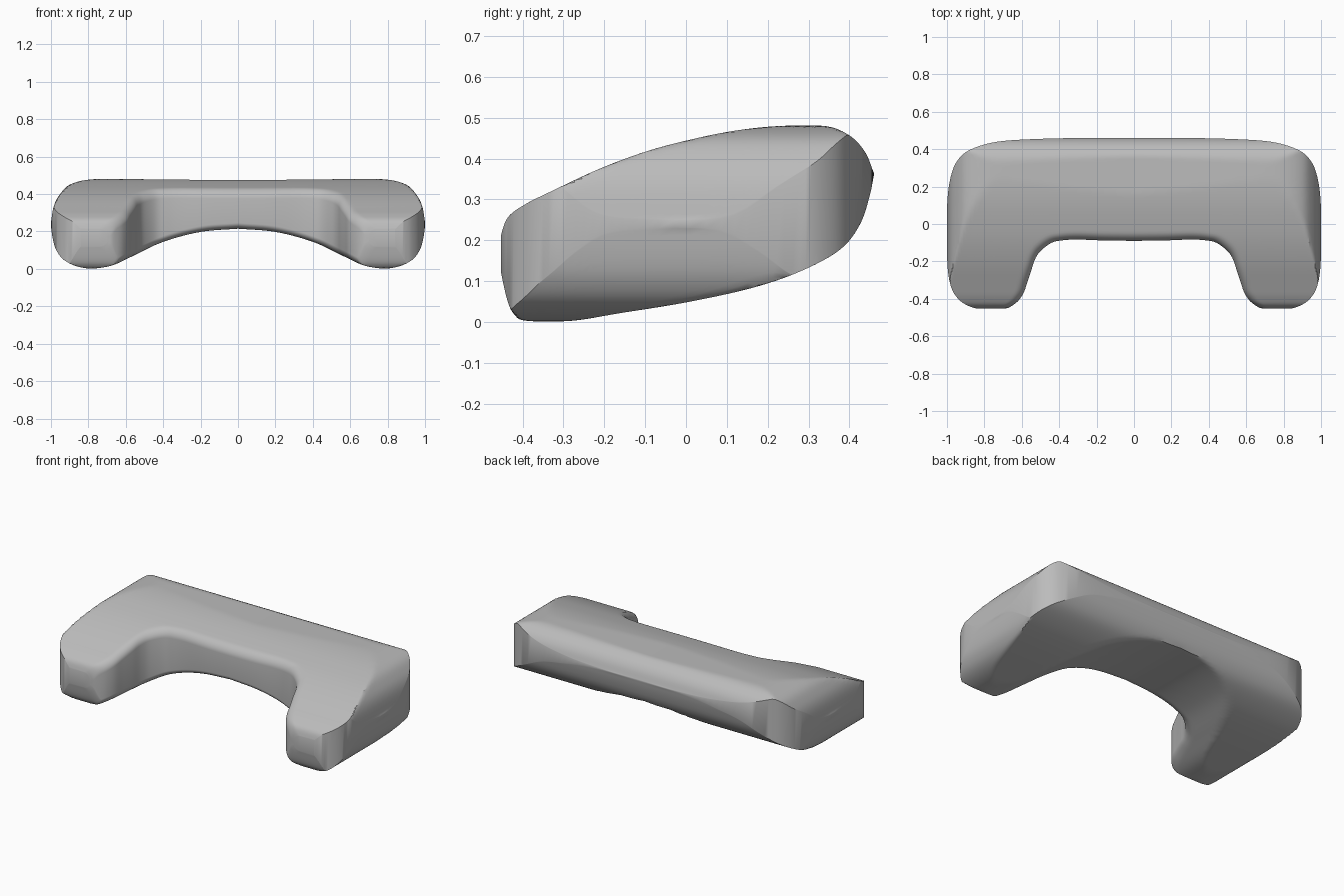
import bpy, bmesh, math
from mathutils import Vector

cube = bpy.data.objects.get("Cube")
if cube:
    bpy.data.objects.remove(cube)

grey = bpy.data.materials.new("plain_grey")
grey.use_nodes = True
grey.diffuse_color = (0.5, 0.5, 0.5, 1)
grey.node_tree.nodes["Principled BSDF"].inputs["Base Color"].default_value = (0.5, 0.5, 0.5, 1)

STEPS, ACROSS, FILLET = 6, 40, .045


def smooth_path(points):
    """Catmull-Rom curve through points of any dimension."""
    pts = [Vector(p) for p in points]
    p = [2 * pts[0] - pts[1]] + pts + [2 * pts[-1] - pts[-2]]
    path = []
    for a, b, c, d in zip(p, p[1:], p[2:], p[3:]):
        for i in range(STEPS):
            t = i / STEPS
            path.append(.5 * (2 * b + (c - a) * t + (2 * a - 5 * b + 4 * c - d) * t * t
                              + (3 * b - a - 3 * c + d) * t ** 3))
    return path + [pts[-1]]


def height(path, u):
    """Height of a profile at position u."""
    if u <= path[0][0]:
        return path[0][1]
    for a, b in zip(path, path[1:]):
        if a[0] <= u <= b[0]:
            return a[1] + (b[1] - a[1]) * (u - a[0]) / max(b[0] - a[0], 1e-9)
    return path[-1][1]


# Plan stations from the middle to the arm tip: inner x, y and outer x, y
stations = smooth_path([
    (0, -.09, 0, .46), (.16, -.088, .25, .46), (.3, -.083, .51, .455),
    (.38, -.087, .73, .44), (.44, -.1, .87, .4), (.5, -.145, .94, .345),
    (.53, -.19, .978, .26), (.55, -.25, .998, .12), (.57, -.31, 1, -.1),
    (.588, -.364, .995, -.25), (.61, -.4, .973, -.35), (.635, -.425, .93, -.41),
    (.67, -.447, .88, -.44), (.7, -.453, .84, -.453)])

# Side profile: y, z
side_top = smooth_path([
    (-.457, .2), (-.437, .255), (-.394, .288), (-.33, .32), (-.21, .376), (-.09, .42),
    (.03, .451), (.13, .47), (.23, .48), (.34, .48), (.4, .457), (.438, .417), (.46, .365)])
side_bottom = smooth_path([
    (-.457, .14), (-.438, .055), (-.42, .018), (-.39, .003), (-.28, .003), (-.16, .022),
    (0, .048), (.16, .083), (.28, .124), (.377, .177), (.426, .239), (.45, .31), (.46, .36)])

# Front profile, right half: x, z
front_top = smooth_path([
    (0, .474), (.4, .478), (.6, .48), (.79, .478), (.9, .45), (.955, .395), (.985, .335), (1, .25)])
front_bottom = smooth_path([
    (0, .215), (.2, .198), (.4, .145), (.55, .075), (.65, .027), (.72, .008), (.8, .002),
    (.88, .02), (.94, .056), (.976, .11), (.992, .17), (1, .23)])


def section(station):
    """Loop over the top and back under the bottom, rounded at the inner edge."""
    inner, outer = Vector(station[:2]), Vector(station[2:])
    top, bottom = [], []
    for k in range(ACROSS + 1):
        p = inner.lerp(outer, .5 - .5 * math.cos(math.pi * k / ACROSS))
        hi = min(height(side_top, p.y), height(front_top, abs(p.x)))
        lo = max(height(side_bottom, p.y), height(front_bottom, abs(p.x)))
        gap = max(0, FILLET - (p - inner).length)
        drop = FILLET - math.sqrt(FILLET ** 2 - gap ** 2)
        hi, lo = hi - drop, lo + drop * .7
        if hi < lo:
            hi = lo = (hi + lo) / 2
        top.append((p.x, p.y, hi))
        bottom.append((p.x, p.y, lo))
    return top + bottom[::-1]


# Sweep the sections from one arm tip to the other
other = [Vector((-s[0], s[1], -s[2], s[3])) for s in stations[:0:-1]]
bm = bmesh.new()
rings = [[bm.verts.new(co) for co in section(s)] for s in other + stations]
for r0, r1 in zip(rings, rings[1:]):
    for k in range(len(r0)):
        n = (k + 1) % len(r0)
        bm.faces.new((r0[k], r0[n], r1[n], r1[k]))
# Arm tips closed with strips between top and bottom
for ring in (rings[0], rings[-1]):
    for k in range(ACROSS):
        bm.faces.new((ring[k], ring[k + 1], ring[-2 - k], ring[-1 - k]))
bmesh.ops.remove_doubles(bm, verts=bm.verts, dist=1e-5)
bmesh.ops.recalc_face_normals(bm, faces=bm.faces)
mesh = bpy.data.meshes.new("curved_body")
bm.to_mesh(mesh)
bm.free()
mesh.materials.append(grey)
body = bpy.data.objects.new("curved_body", mesh)
bpy.context.collection.objects.link(body)

# Smooth shading with sharp edges kept
bpy.context.view_layer.objects.active = body
body.select_set(True)
bpy.ops.object.shade_smooth_by_angle(angle=math.radians(35))
